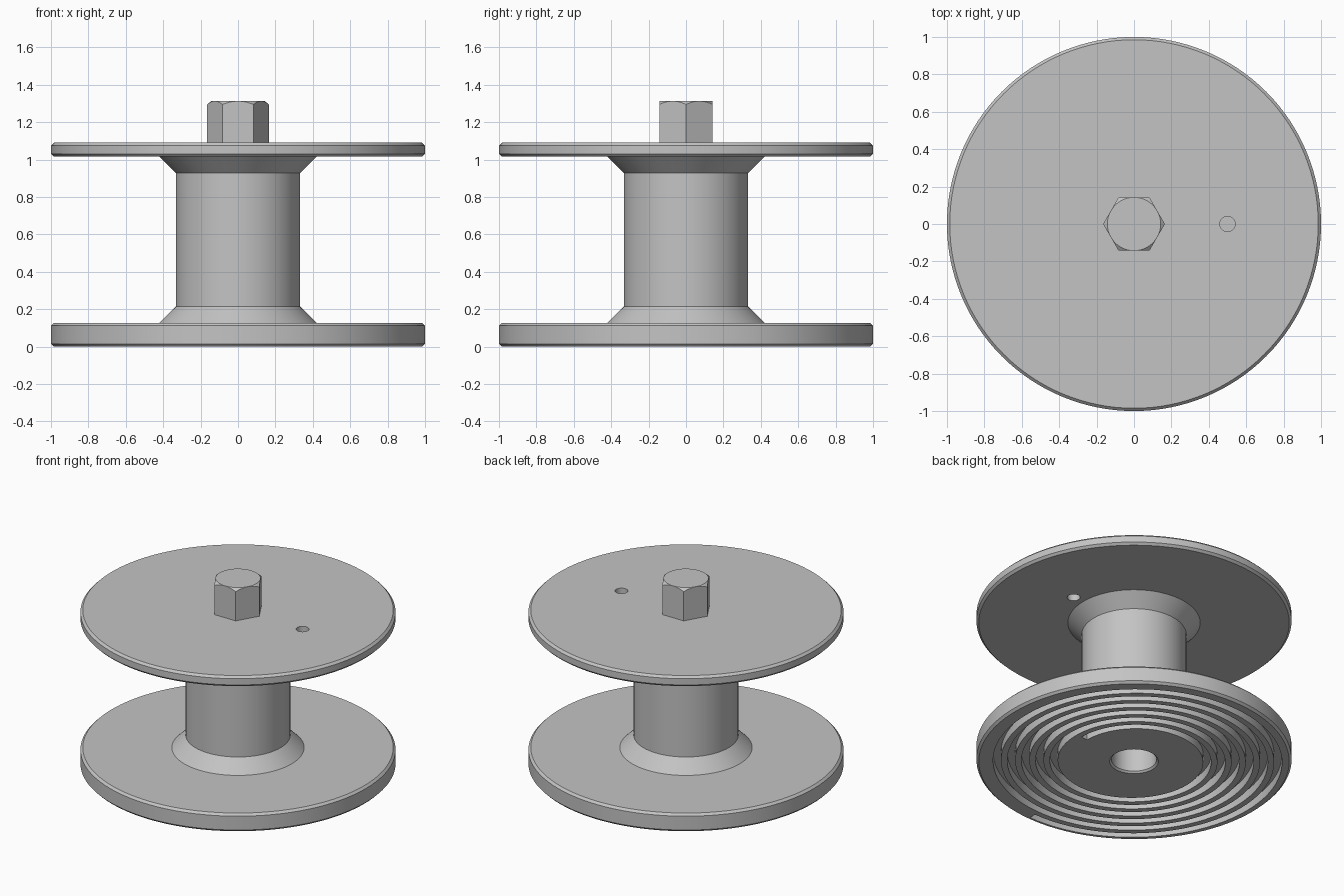
import bpy, bmesh, math
from math import cos, sin, pi

cube = bpy.data.objects.get("Cube")
if cube:
    bpy.data.objects.remove(cube, do_unlink=True)

grey = bpy.data.materials.new("plain grey")
grey.use_nodes = True
grey.diffuse_color = (0.55, 0.55, 0.55, 1)
grey.node_tree.nodes["Principled BSDF"].inputs["Base Color"].default_value = (0.55, 0.55, 0.55, 1)


def skin(name, rings):
    """Join equal closed rings of points into a capped solid."""
    bm = bmesh.new()
    loops = [[bm.verts.new(p) for p in ring] for ring in rings]
    for a, b in zip(loops, loops[1:]):
        for i in range(len(a)):
            j = (i + 1) % len(a)
            bm.faces.new((a[i], a[j], b[j], b[i]))
    bm.faces.new(loops[0][::-1])
    bm.faces.new(loops[-1])
    bmesh.ops.recalc_face_normals(bm, faces=bm.faces)
    mesh = bpy.data.meshes.new(name)
    bm.to_mesh(mesh)
    bm.free()
    mesh.materials.append(grey)
    obj = bpy.data.objects.new(name, mesh)
    bpy.context.collection.objects.link(obj)
    return obj


def lathe(name, profile, sides=128, x=0):
    """Revolve (radius, height) pairs about a vertical axis."""
    return skin(name, [[(x + r * cos(2 * pi * i / sides), r * sin(2 * pi * i / sides), z)
                        for i in range(sides)] for r, z in profile])


def boolean(obj, tool, operation):
    bpy.ops.object.select_all(action="DESELECT")
    bpy.context.view_layer.objects.active = obj
    obj.select_set(True)
    mod = obj.modifiers.new(operation, "BOOLEAN")
    mod.operation, mod.solver, mod.object = operation, "EXACT", tool
    bpy.ops.object.modifier_apply(modifier=mod.name)
    bpy.data.objects.remove(tool, do_unlink=True)


# Spool: two bevelled flanges joined by a flared core
BEVEL, TOP = 0.015, 1.09
spool = lathe("spool_body", [
    (1 - BEVEL, 0), (1, BEVEL), (1, 0.127 - BEVEL), (1 - BEVEL, 0.127),
    (0.42, 0.127), (0.332, 0.215), (0.332, 0.928), (0.42, 1.016),
    (1 - BEVEL, 1.016), (1, 1.016 + BEVEL), (1, TOP - BEVEL), (1 - BEVEL, TOP)])

# Spiral groove in the underside
PITCH, WIDTH, DEPTH = 0.09, 0.05, 0.06
TURNS, START, STEPS = 5.75, 0.05, 520
rings = []
for k in range(STEPS + 1):
    turn = TURNS * k / STEPS
    a = START + 2 * pi * turn
    inner = 0.405 + PITCH * turn
    rings.append([(r * cos(a), r * sin(a), z) for r, z in
                  ((inner, -0.05), (inner + WIDTH, -0.05), (inner + WIDTH, DEPTH), (inner, DEPTH))])
boolean(spool, skin("groove_cutter", rings), "DIFFERENCE")

# Central bore with a chamfered mouth
boolean(spool, lathe("bore_cutter", [(0.175, -0.02), (0.143, 0.012), (0.143, 0.9)], 64), "DIFFERENCE")

# Small hole through the upper flange
boolean(spool, lathe("hole_cutter", [(0.041, 0.98), (0.041, 1.2)], 32, 0.5), "DIFFERENCE")

# Hexagonal drive peg with rounded-off top corners
peg = lathe("hex_peg", [(0.165, TOP), (0.165, 1.313)], 6)
boolean(peg, lathe("peg_trim", [(0.2, 1.0), (0.2, 1.266), (0.1425, 1.313), (0.1425, 1.4)], 96), "INTERSECT")

for obj in (spool, peg):
    bpy.ops.object.select_all(action="DESELECT")
    bpy.context.view_layer.objects.active = obj
    obj.select_set(True)
    bpy.ops.object.shade_smooth_by_angle(angle=math.radians(25))
